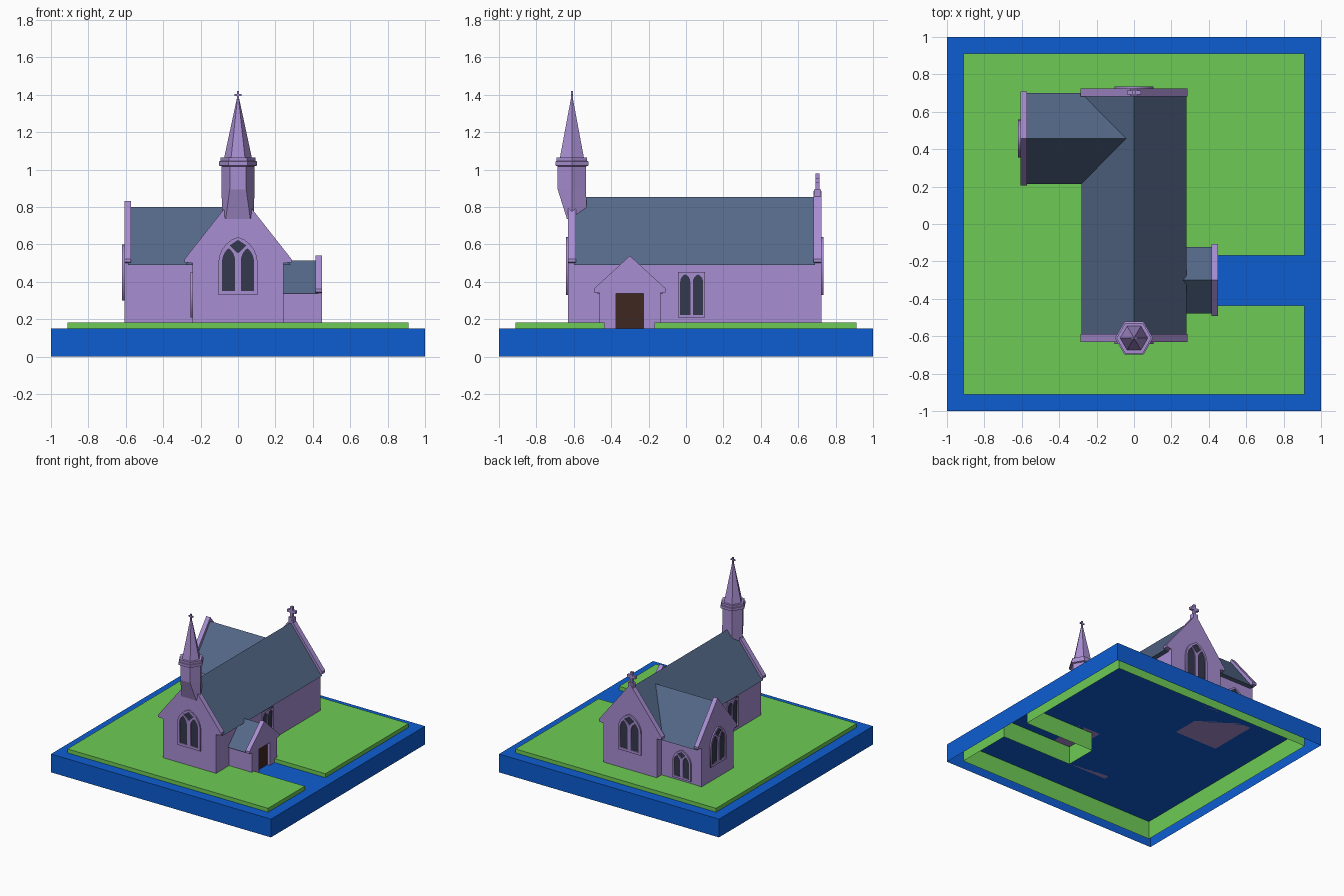
import bpy, bmesh, math
from mathutils import Vector, Matrix

if "Cube" in bpy.data.objects:
    bpy.data.objects.remove(bpy.data.objects["Cube"])


def material(name, rgb):
    m = bpy.data.materials.new(name)
    m.diffuse_color = (*rgb, 1)
    m.use_nodes = True
    m.node_tree.nodes["Principled BSDF"].inputs["Base Color"].default_value = m.diffuse_color
    return m


STONE = material("stone", (0.39, 0.27, 0.64))
SLATE = material("slate", (0.09, 0.14, 0.25))
BLUE = material("blue", (0.004, 0.11, 0.64))
GREEN = material("grass", (0.155, 0.60, 0.09))
GLASS = material("glass", (0.035, 0.04, 0.075))
WOOD = material("wood", (0.05, 0.02, 0.015))


def add(name, bm, mat):
    bmesh.ops.recalc_face_normals(bm, faces=bm.faces)
    me = bpy.data.meshes.new(name)
    bm.to_mesh(me)
    bm.free()
    me.materials.append(mat)
    ob = bpy.data.objects.new(name, me)
    bpy.context.collection.objects.link(ob)
    return ob


def facing(origin, normal):
    """Frame of a wall: local x along it, local y up, local z outward."""
    n, up = Vector(normal), Vector((0, 0, 1))
    m = Matrix((up.cross(n), up, n)).transposed().to_4x4()
    m.translation = origin
    return m


def prism(name, frame, pts, d0, d1, mat, closed=True):
    """Extrude a flat outline from depth d0 to d1; open at d0 if not closed."""
    bm = bmesh.new()
    a, b = [[bm.verts.new(frame @ Vector((x, y, d))) for x, y in pts] for d in (d0, d1)]
    bm.faces.new(b)
    if closed:
        bm.faces.new(a[::-1])
    for i in range(len(pts)):
        j = (i + 1) % len(pts)
        bm.faces.new((a[i], a[j], b[j], b[i]))
    return add(name, bm, mat)


def rect(x0, x1, y0, y1):
    return [(x0, y0), (x1, y0), (x1, y1), (x0, y1)]


def box(name, x, y, z, mat):
    return prism(name, Matrix(), rect(*x, *y), *z, mat)


def arch(cx, hw, z0, spring, top, n=5):
    """Pointed arch outline made of two arcs."""
    h = top - spring
    r = (hw * hw + h * h) / (2 * hw)
    end = math.asin(h / r)
    arc = [(hw - r + r * math.cos(end * i / n), spring + r * math.sin(end * i / n)) for i in range(n + 1)]
    right = [(hw, z0)] + arc
    return [(cx + x, z) for x, z in right] + [(cx - x, z) for x, z in right[-2::-1]]


def window(name, frame, outline, holes, depth=0.011):
    """Stone tracery with cut openings over a dark pane."""
    cu = bpy.data.curves.new(name, 'CURVE')
    cu.dimensions, cu.fill_mode, cu.extrude = '2D', 'BOTH', depth / 2
    for pts in [outline] + holes:
        s = cu.splines.new('POLY')
        s.points.add(len(pts) - 1)
        for p, (x, y) in zip(s.points, pts):
            p.co = (x, y, 0, 1)
        s.use_cyclic_u = True
    tmp = bpy.data.objects.new(name, cu)
    bpy.context.collection.objects.link(tmp)
    me = bpy.data.meshes.new_from_object(tmp)
    bpy.data.objects.remove(tmp)
    me.transform(frame @ Matrix.Translation((0, 0, depth / 2)))
    me.materials.clear()
    me.materials.append(STONE)
    bpy.context.collection.objects.link(bpy.data.objects.new(name + "_tracery", me))
    prism(name + "_glass", frame, [(x * 0.97, y) for x, y in outline], -0.004, 0.003, GLASS)


def gothic(name, frame, z0, sx=1, sz=1):
    outline = arch(0, 0.105, 0, 0.17, 0.31)
    holes = [arch(s * 0.05, 0.035, 0.022, 0.18, 0.25) for s in (-1, 1)]
    holes.append([(0, 0.222), (0.045, 0.265), (0, 0.295), (-0.045, 0.265)])
    fit = lambda pts: [(x * sx, z0 + z * sz) for x, z in pts]
    window(name, frame, fit(outline), [fit(h) for h in holes])


def twin(name, frame):
    window(name, frame, rect(-0.072, 0.072, 0.21, 0.452),
           [arch(s * 0.034, 0.027, 0.222, 0.40, 0.44) for s in (-1, 1)])


def gable(name, frame, hw, ehw, eave, top, thick, door=None):
    """Gable wall with shouldered eaves and an optional doorway notch."""
    right = [(hw, 0.15), (hw, eave - 0.005), (ehw, eave), (ehw, eave + 0.018)]
    pts = right + [(0, top)] + [(-x, z) for x, z in right[::-1]]
    if door:
        w, h = door
        pts += [(-w, 0.15), (-w, h), (w, h), (w, 0.15)]
    prism(name, frame, pts, -thick, 0, STONE)


def roof(name, frame, hw, eave, top, d0, d1):
    prism(name, frame, [(hw, eave), (0, top), (-hw, eave)], d0, d1, SLATE)


# Hollow plinth and lawn with path cut-out
prism("plinth", Matrix(), rect(-1, 1, -1, 1), 0, 0.15, BLUE, closed=False)
g = 0.912
prism("lawn", Matrix(), [(-g, -g), (g, -g), (g, -0.435), (0.27, -0.435), (0.27, -0.168),
                         (g, -0.168), (g, g), (-g, g)], 0, 0.182, GREEN, closed=False)

# Nave
front = facing((0, -0.63, 0), (0, -1, 0))
back = facing((0, 0.725, 0), (0, 1, 0))
box("nave_walls", (-0.242, 0.242), (-0.60, 0.70), (0.15, 0.505), STONE)
roof("nave_roof", front, 0.282, 0.49, 0.855, -1.32, -0.03)
for name, fr in (("front", front), ("back", back)):
    gable(name + "_gable", fr, 0.242, 0.285, 0.505, 0.885, 0.042)
    gothic(name + "_window", fr, 0.33)
twin("nave_right_window", facing((0.242, 0.03, 0), (1, 0, 0)))
twin("nave_left_window", facing((-0.242, -0.25, 0), (-1, 0, 0)))

# Side wing
wing = facing((-0.608, 0.457, 0), (-1, 0, 0))
box("wing_walls", (-0.59, -0.2), (0.252, 0.662), (0.15, 0.505), STONE)
roof("wing_roof", wing, 0.243, 0.49, 0.80, -0.568, -0.02)
gable("wing_gable", wing, 0.207, 0.252, 0.505, 0.832, 0.037)
gothic("wing_window", wing, 0.30, 0.96, 0.97)
gothic("wing_back_window", facing((-0.43, 0.662, 0), (0, 1, 0)), 0.20, 0.8, 0.76)

# Porch
porch = facing((0.45, -0.3, 0), (1, 0, 0))
box("porch_walls", (0.22, 0.42), (-0.462, -0.138), (0.15, 0.35), STONE)
roof("porch_roof", porch, 0.178, 0.338, 0.515, -0.25, -0.02)
gable("porch_gable", porch, 0.163, 0.193, 0.345, 0.54, 0.036, door=(0.073, 0.337))
prism("porch_door", porch, rect(-0.073, 0.073, 0.15, 0.337), -0.04, -0.024, WOOD)

# Hexagonal turret and spire: stacked rings, lowest one corbelled to the gable
bm = bmesh.new()
hexa = lambda r, z: [(r * math.cos(i * math.pi / 3), -0.61 + r * math.sin(i * math.pi / 3), z) for i in range(6)]
corbel = [(0.085, -0.61, 0.76), (0.045, -0.532, 0.74), (-0.045, -0.532, 0.74),
          (-0.085, -0.61, 0.76), (-0.066, -0.636, 0.735), (0.066, -0.636, 0.735)]
rings = [corbel] + [hexa(r, z) for r, z in
                    ((0.088, 0.895), (0.088, 1.018), (0.102, 1.022), (0.102, 1.044), (0.094, 1.046),
                     (0.094, 1.064), (0.074, 1.064), (0.004, 1.39))]
loops = [[bm.verts.new(p) for p in ring] for ring in rings]
for a, b in zip(loops, loops[1:]):
    for i in range(6):
        bm.faces.new((a[i], a[(i + 1) % 6], b[(i + 1) % 6], b[i]))
bm.faces.new(loops[0])
bm.faces.new(loops[-1])
add("turret", bm, STONE)


# Crosses
def cross(name, y, z0, z1, arm, t):
    zc = z1 - arm
    pts = [(t, z0), (t, zc - t), (arm, zc - t), (arm, zc + t), (t, zc + t), (t, z1)]
    prism(name, facing((0, y, 0), (0, -1, 0)), pts + [(-x, z) for x, z in pts[::-1]], -t, t, STONE)


cross("spire_cross", -0.61, 1.37, 1.42, 0.02, 0.005)
cross("back_cross", 0.703, 0.87, 0.98, 0.038, 0.011)
box("back_cross_base", (-0.022, 0.022), (0.685, 0.721), (0.85, 0.895), STONE)
